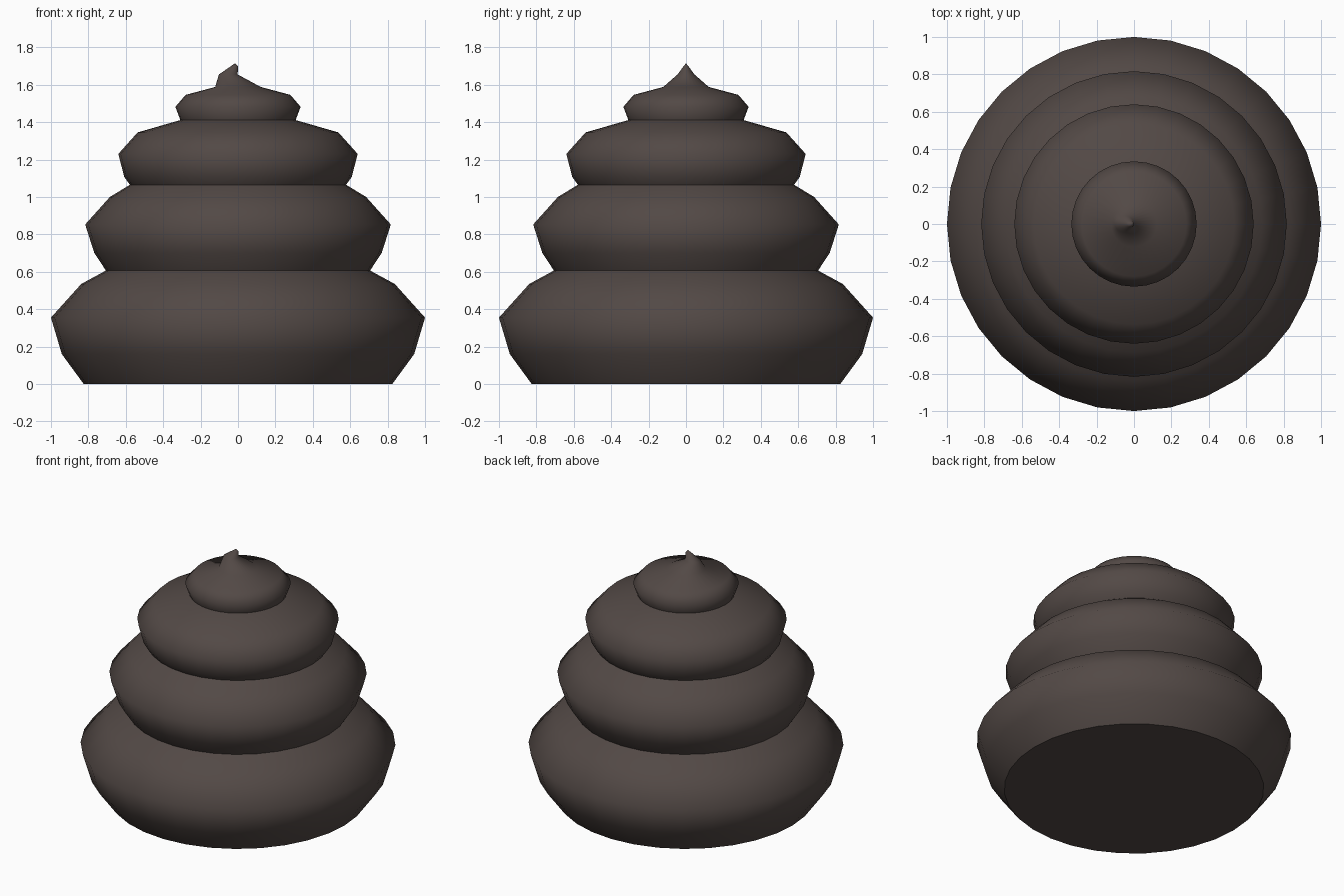
import bpy, bmesh, math

if "Cube" in bpy.data.objects:
    bpy.data.objects.remove(bpy.data.objects["Cube"])

SEGMENTS = 32
brown = bpy.data.materials.new("dark_brown")
brown.diffuse_color = (0.085, 0.066, 0.060, 1)
brown.use_nodes = True
brown.node_tree.nodes["Principled BSDF"].inputs["Base Color"].default_value = brown.diffuse_color


def lathe(name, rings, base=False, tip=None):
    """Skin a stack of rings (rx, ry, z, centre x), with optional base cap and tip point."""
    bm = bmesh.new()
    loops = []
    for rx, ry, z, cx in rings:
        loops.append([bm.verts.new((cx + rx * math.cos(a), ry * math.sin(a), z))
                      for a in (2 * math.pi * i / SEGMENTS for i in range(SEGMENTS))])
    for low, high in zip(loops, loops[1:]):
        for i in range(SEGMENTS):
            j = (i + 1) % SEGMENTS
            bm.faces.new((low[i], low[j], high[j], high[i]))
    if base:
        bm.faces.new(loops[0][::-1])
    if tip:
        point = bm.verts.new(tip)
        for i in range(SEGMENTS):
            bm.faces.new((loops[-1][i], loops[-1][(i + 1) % SEGMENTS], point))
    for f in bm.faces:
        f.smooth = True
    if base:  # crisp edge round the flat underside
        for e in bm.edges:
            e.smooth = not all(v.co.z < 0.001 for v in e.verts)
    mesh = bpy.data.meshes.new(name)
    bm.to_mesh(mesh)
    bm.free()
    mesh.materials.append(brown)
    obj = bpy.data.objects.new(name, mesh)
    bpy.context.collection.objects.link(obj)
    return obj


def round_rings(profile):
    return [(r, r, z, 0) for r, z in profile]


# Stacked coils, widest at the bottom
lathe("bottom_coil", round_rings([(0.825, 0), (0.942, 0.16), (1.0, 0.355),
                                  (0.838, 0.535), (0.70, 0.61)]), base=True)
lathe("second_coil", round_rings([(0.705, 0.605), (0.768, 0.70), (0.817, 0.853),
                                  (0.685, 1.0), (0.57, 1.07)]))
lathe("third_coil", round_rings([(0.578, 1.065), (0.608, 1.107), (0.64, 1.23),
                                 (0.537, 1.345), (0.305, 1.412)]))

# Small top coil running into the leaning, hooked tip
lathe("top_coil_and_tip",
      round_rings([(0.308, 1.41), (0.335, 1.482), (0.28, 1.546), (0.122, 1.588)])
      + [(0.05, 0.045, 1.655, -0.052), (0.02, 0.014, 1.698, -0.02)],
      tip=(-0.016, 0, 1.715))
